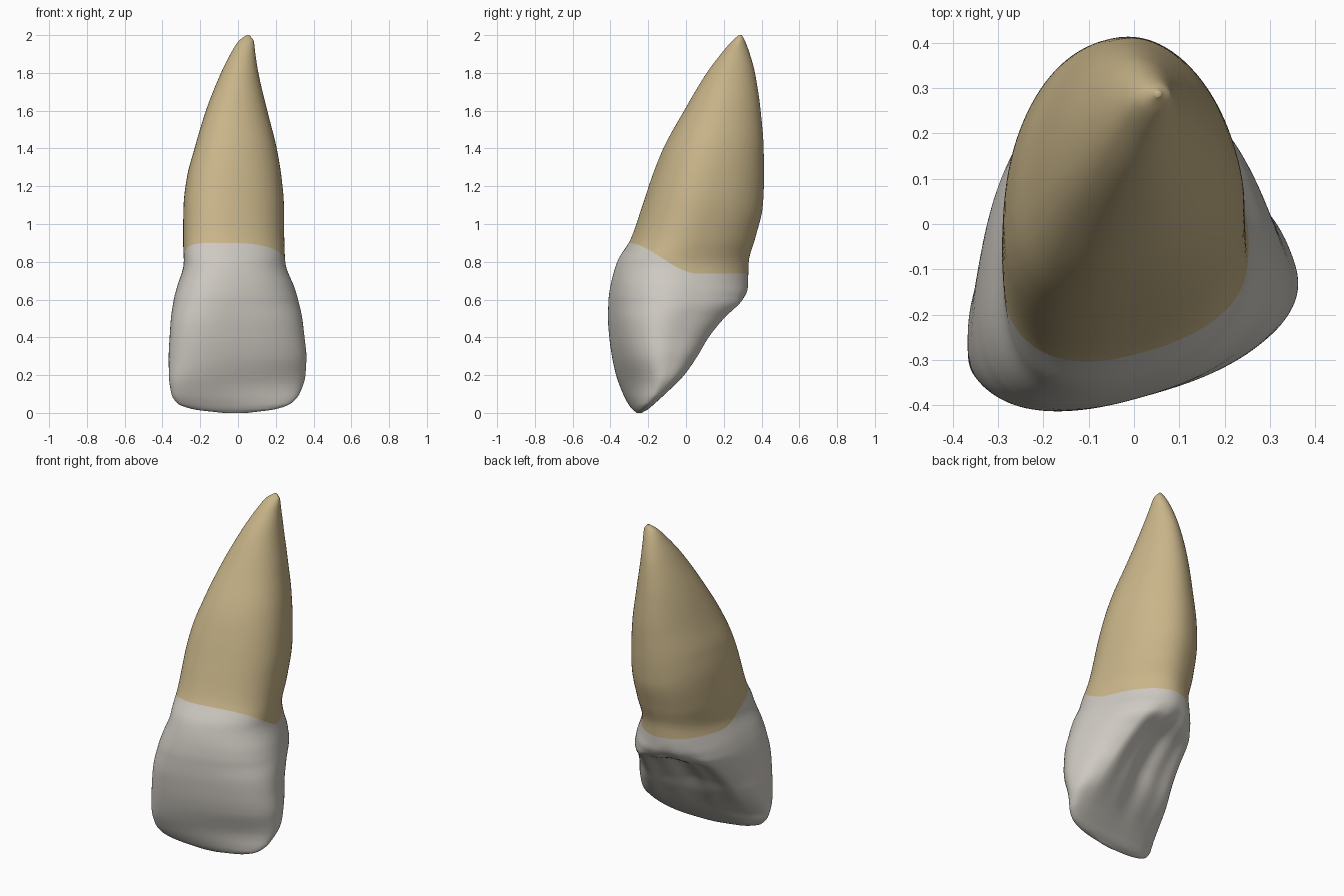
import bpy, math

if "Cube" in bpy.data.objects:
    bpy.data.objects.remove(bpy.data.objects["Cube"])

# Silhouette by height: z, left x, right x, front y, back y
OUTLINE = [
    (0.00, -0.08, 0.05, -0.26, -0.235), (0.02, -0.24, 0.20, -0.285, -0.20),
    (0.05, -0.32, 0.28, -0.307, -0.165), (0.10, -0.352, 0.325, -0.333, -0.11),
    (0.20, -0.366, 0.357, -0.37, -0.01), (0.30, -0.367, 0.362, -0.392, 0.06),
    (0.40, -0.362, 0.352, -0.406, 0.12), (0.50, -0.355, 0.34, -0.413, 0.20),
    (0.60, -0.34, 0.318, -0.41, 0.30), (0.66, -0.325, 0.30, -0.402, 0.327),
    (0.80, -0.287, 0.25, -0.364, 0.332), (0.92, -0.291, 0.245, -0.293, 0.365),
    (1.10, -0.288, 0.243, -0.23, 0.407), (1.25, -0.270, 0.230, -0.18, 0.413),
    (1.40, -0.23, 0.205, -0.12, 0.411), (1.60, -0.17, 0.155, -0.01, 0.395),
    (1.80, -0.09, 0.108, 0.11, 0.365), (1.90, -0.04, 0.092, 0.185, 0.338),
    (1.97, 0.005, 0.083, 0.245, 0.312), (2.00, 0.045, 0.06, 0.28, 0.295)]

# Section shape: z, roundness, back taper, depth ratio, twist (deg), lean to the right
SHAPE = [
    (0.00, 0.90, 0.00, 0.20, 11, 0.0), (0.15, 0.82, 0.08, 0.30, 15, 0.06),
    (0.30, 0.77, 0.20, 0.54, 16, 0.14), (0.45, 0.77, 0.32, 0.74, 17, 0.24),
    (0.60, 0.81, 0.40, 0.94, 18, 0.34), (0.75, 0.85, 0.40, 1.10, 20, 0.48),
    (0.92, 0.86, 0.35, 1.20, 20, 0.60), (1.40, 0.92, 0.32, 1.20, 20, 0.64),
    (2.00, 1.00, 0.10, 1.20, 17, 0.4)]

# Depth of the hollow at the back of the crown: z, depth
HOLLOW = [(0.0, 0.0), (0.08, 0.01), (0.25, 0.13), (0.40, 0.24), (0.53, 0.27),
          (0.62, 0.07), (0.70, 0.0), (2.0, 0.0)]

COLS, LEVELS = 128, 600


def lookup(table, z):
    """Monotone cubic interpolation of every column of a table."""
    i = 0
    while i < len(table) - 2 and z > table[i + 1][0]:
        i += 1

    def slope(k, c):
        return (table[k + 1][c] - table[k][c]) / (table[k + 1][0] - table[k][0])

    def tangent(k, c):
        if k == 0:
            return slope(0, c)
        if k == len(table) - 1:
            return slope(k - 1, c)
        a, b = slope(k - 1, c), slope(k, c)
        return 0 if a * b <= 0 else 2 * a * b / (a + b)

    h = table[i + 1][0] - table[i][0]
    s = (z - table[i][0]) / h
    out = []
    for c in range(1, len(table[0])):
        out.append((2*s**3 - 3*s*s + 1) * table[i][c] + (3*s*s - 2*s**3) * table[i + 1][c]
                   + h * ((s**3 - 2*s*s + s) * tangent(i, c) + (s**3 - s*s) * tangent(i + 1, c)))
    return out


def section(z):
    """Twisted, tapered, hollow-backed oval fitted to the silhouette."""
    xl, xr, yf, yb = lookup(OUTLINE, z)
    p, taper, depth, twist, lean = lookup(SHAPE, z)
    hollow = lookup(HOLLOW, z)[0]
    ca, sa = math.cos(math.radians(twist)), math.sin(math.radians(twist))
    pts = []
    for k in range(COLS):
        t = 2 * math.pi * (k + 0.5) / COLS
        c, s = math.cos(t), math.sin(t)
        u = math.copysign(abs(c) ** p, c)
        v = math.copysign(abs(s) ** p, s)
        if v > 0:  # hollow between two marginal ridges, with faint inner ridges
            g = max(0, 1 - (u / 0.8) ** 2) ** 1.3 * min(1, v * 1.5)
            v -= hollow / depth * g * (1 + 0.1 * math.cos(11 * u))
        u *= 1 - taper * (v + 1) / 2
        u += lean * (v + 1) / 2
        v *= depth
        pts.append((u * ca - v * sa, u * sa + v * ca))
    x0, x1 = min(q[0] for q in pts), max(q[0] for q in pts)
    y0, y1 = min(q[1] for q in pts), max(q[1] for q in pts)
    return [(xl + (x - x0) / (x1 - x0) * (xr - xl),
             yf + (y - y0) / (y1 - y0) * (yb - yf)) for x, y in pts]


GRID = [section(1 - math.cos(math.pi * i / LEVELS)) for i in range(LEVELS + 1)]


def point(k, z):
    f = math.acos(max(-1, min(1, 1 - z))) / math.pi * LEVELS
    i = min(int(f), LEVELS - 1)
    f -= i
    a, b = GRID[i][k], GRID[i + 1][k]
    return (a[0] + (b[0] - a[0]) * f, a[1] + (b[1] - a[1]) * f, z)


def neck_height(k):
    """Height of the crown/root border: high in front, low behind."""
    z = 0.8
    for _ in range(30):
        s = max(0, min(1, (0.06 - point(k, z)[1]) / 0.37))
        z = 0.5 * z + 0.5 * (0.738 + 0.162 * s * s * (3 - 2 * s))
    return z


NECK = [neck_height(k) for k in range(COLS)]


def make_part(name, color, heights):
    """Skin rings whose heights are given per column, and cap the tip."""
    verts = [point(k, row[k]) for row in heights for k in range(COLS)]
    faces = []
    for r in range(len(heights) - 1):
        for k in range(COLS):
            a, b = r * COLS + k, r * COLS + (k + 1) % COLS
            faces.append((a, b, b + COLS, a + COLS))
    if heights[0][0] == 0:
        faces.append(tuple(reversed(range(COLS))))
    else:
        faces.append(tuple(range(len(verts) - COLS, len(verts))))
    mesh = bpy.data.meshes.new(name)
    mesh.from_pydata(verts, [], faces)
    mesh.shade_smooth()
    mat = bpy.data.materials.new(color[0])
    mat.diffuse_color = color[1]
    mat.use_nodes = True
    mat.node_tree.nodes["Principled BSDF"].inputs["Base Color"].default_value = mat.diffuse_color
    mesh.materials.append(mat)
    obj = bpy.data.objects.new(name, mesh)
    bpy.context.collection.objects.link(obj)


# Enamel crown: rings from the biting edge up to the neck line
crown = [[n * (1 - math.cos(math.pi / 2 * r / 80)) for n in NECK] for r in range(81)]
make_part("crown", ("enamel", (0.62, 0.59, 0.54, 1)), crown)

# Root: rings from the neck line up to the tip
root = [[n + (2 - n) * math.sin(math.pi / 2 * r / 80) for n in NECK] for r in range(81)]
make_part("root", ("root_tan", (0.58, 0.46, 0.25, 1)), root)
